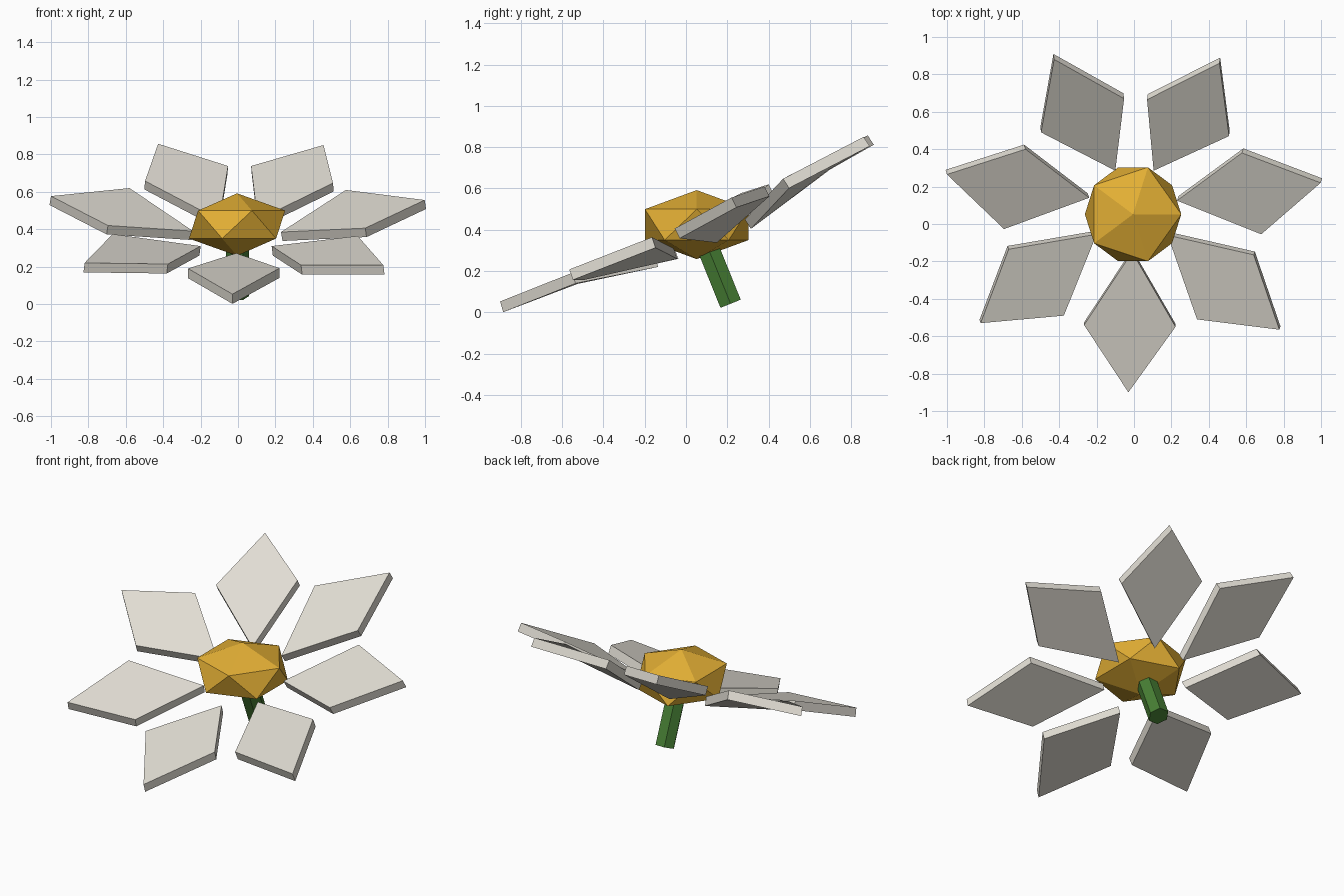
import bpy, bmesh, math
from mathutils import Vector, Matrix

cube = bpy.data.objects.get("Cube")
if cube:
    bpy.data.objects.remove(cube, do_unlink=True)


def material(name, rgb):
    m = bpy.data.materials.new(name)
    m.use_nodes = True
    m.diffuse_color = (*rgb, 1)
    m.node_tree.nodes["Principled BSDF"].inputs["Base Color"].default_value = (*rgb, 1)
    return m


def add_object(name, bm, mat):
    bmesh.ops.recalc_face_normals(bm, faces=bm.faces[:])
    mesh = bpy.data.meshes.new(name)
    bm.to_mesh(mesh)
    bm.free()
    mesh.materials.append(mat)
    ob = bpy.data.objects.new(name, mesh)
    bpy.context.collection.objects.link(ob)
    return ob


white = material("petal_white", (0.76, 0.73, 0.66))
gold = material("centre_gold", (0.77, 0.43, 0.035))
green = material("stem_green", (0.062, 0.21, 0.034))

# Flower centre: flattened icosahedron
bm = bmesh.new()
bmesh.ops.create_icosphere(bm, subdivisions=1, radius=1,
                           matrix=Matrix.Translation((-0.005, 0.052, 0.425)) @
                           Matrix.Diagonal((0.288, 0.295, 0.167, 1)))
add_object("flower_centre", bm, gold)

# Stem: leaning six-sided rod, its upper end buried in the centre
tilt = Matrix.Rotation(math.radians(22), 4, 'X')
length = 0.36
base = Vector((-0.003, 0.216, 0.042))
mid = base + tilt @ Vector((0, 0, length / 2))
bm = bmesh.new()
bmesh.ops.create_cone(bm, cap_ends=True, segments=6, radius1=0.061, radius2=0.061, depth=length,
                      matrix=Matrix.Translation(mid) @ tilt @ Matrix.Rotation(math.radians(30), 4, 'Z'))
add_object("stem", bm, green)

# Petals: upper corners in the order inner, side, tip, side (counter-clockwise from above)
PETALS = {
    "front": [(-0.01, -0.15, 0.272), (-0.267, -0.54, 0.19), (-0.03, -0.90, 0.053), (0.222, -0.55, 0.192)],
    "front_left": [(0.18, -0.06, 0.31), (0.337, -0.51, 0.208), (0.777, -0.565, 0.208), (0.64, -0.165, 0.364)],
    "left": [(0.23, 0.125, 0.385), (0.68, -0.055, 0.406), (0.998, 0.22, 0.556), (0.577, 0.38, 0.61)],
    "back_left": [(0.105, 0.285, 0.45), (0.508, 0.47, 0.647), (0.457, 0.86, 0.85), (0.07, 0.665, 0.738)],
    "back_right": [(-0.10, 0.285, 0.45), (-0.053, 0.67, 0.738), (-0.427, 0.88, 0.857), (-0.497, 0.49, 0.658)],
    "right": [(-0.24, 0.14, 0.39), (-0.58, 0.40, 0.62), (-1.0, 0.265, 0.577), (-0.695, -0.027, 0.42)],
    "front_right": [(-0.20, -0.055, 0.31), (-0.67, -0.135, 0.374), (-0.82, -0.53, 0.22), (-0.375, -0.49, 0.214)],
}
THICKNESS = 0.054

for side, corners in PETALS.items():
    top = [Vector(c) for c in corners]
    normal = (top[2] - top[0]).cross(top[3] - top[1]).normalized()
    bm = bmesh.new()
    up = [bm.verts.new(p) for p in top]
    low = [bm.verts.new(p - normal * THICKNESS) for p in top]
    bm.faces.new(up)
    bm.faces.new(low[::-1])
    for i in range(4):
        j = (i + 1) % 4
        bm.faces.new((up[j], up[i], low[i], low[j]))
    add_object("petal_" + side, bm, white)
